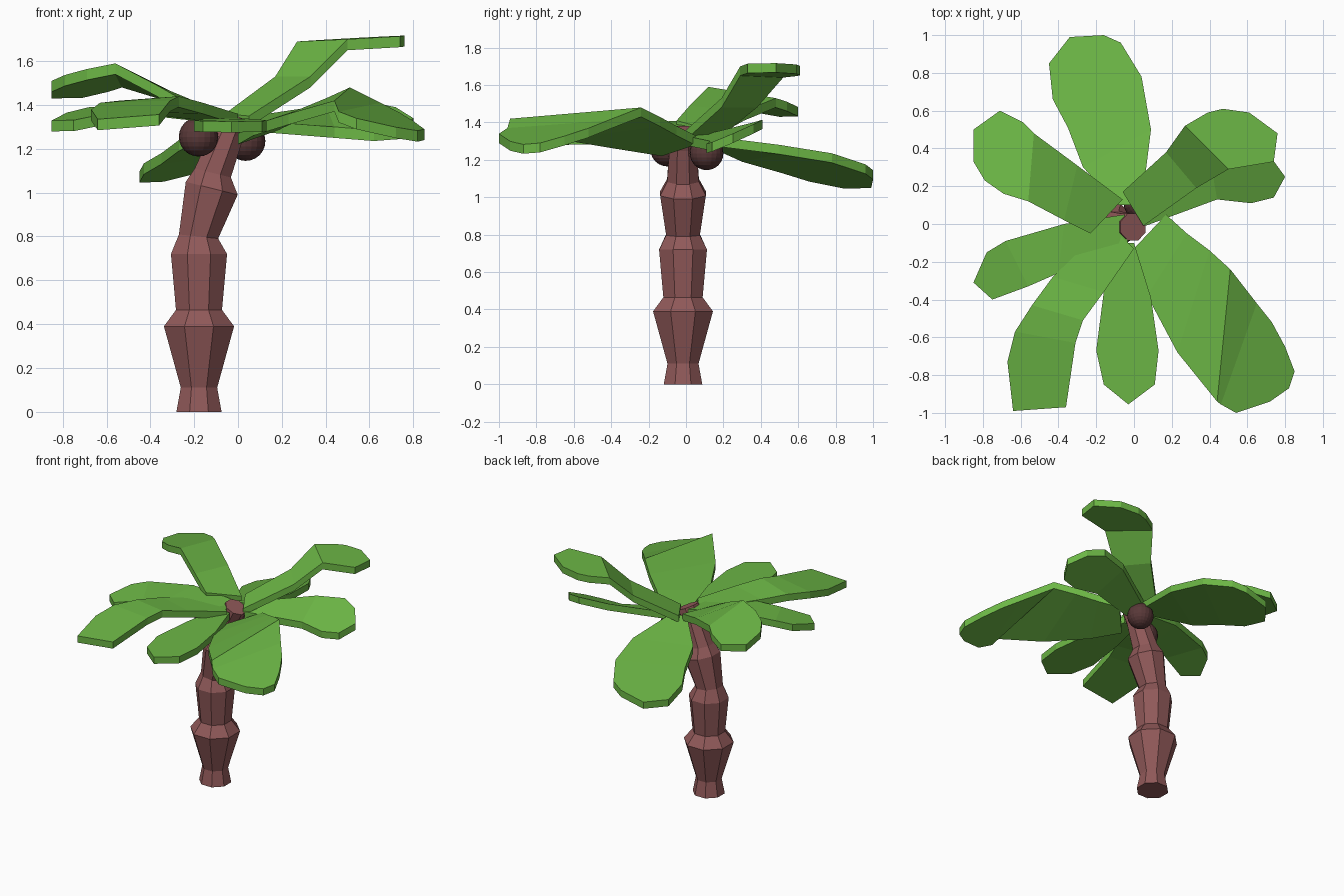
import bpy, bmesh, math
from mathutils import Vector, Matrix
from mathutils.geometry import normal

if "Cube" in bpy.data.objects:
    bpy.data.objects.remove(bpy.data.objects["Cube"])


def material(name, rgb):
    m = bpy.data.materials.new(name)
    m.diffuse_color = (*rgb, 1)
    m.use_nodes = True
    m.node_tree.nodes["Principled BSDF"].inputs["Base Color"].default_value = m.diffuse_color
    return m


GREEN = material("leaf_green", (0.15, 0.47, 0.06))
BROWN = material("bark", (0.28, 0.10, 0.10))
DARK = material("nut_brown", (0.10, 0.04, 0.04))


def finish(bm, name, mat):
    bmesh.ops.recalc_face_normals(bm, faces=bm.faces)
    me = bpy.data.meshes.new(name)
    bm.to_mesh(me)
    bm.free()
    me.materials.append(mat)
    ob = bpy.data.objects.new(name, me)
    bpy.context.collection.objects.link(ob)


def leaf(name, left, right, tip, tip_z, thick=0.05):
    """Bent strip between left and right edge points, ending in a flat
    rounded tip (xy points, right to left); thickened straight down."""
    bm = bmesh.new()
    a, b = Vector(left[-1]), Vector(right[-1])
    mid = tip[len(tip) // 2]
    n = normal(a, b, Vector((*mid, tip_z)))
    pts = [(x, y, a.z - (n.x * (x - a.x) + n.y * (y - a.y)) / n.z) for x, y in tip]
    L = [bm.verts.new(p) for p in left]
    R = [bm.verts.new(p) for p in right]
    T = [bm.verts.new(p) for p in pts]
    for i in range(len(L) - 1):
        bm.faces.new((L[i], R[i], R[i + 1], L[i + 1]))
    bm.faces.new([L[-1], R[-1]] + T)
    out = bmesh.ops.extrude_face_region(bm, geom=bm.faces[:], use_keep_orig=True)
    low = [v for v in out["geom"] if isinstance(v, bmesh.types.BMVert)]
    bmesh.ops.translate(bm, verts=low, vec=(0, 0, -thick))
    finish(bm, name, GREEN)


# Trunk: octagonal rings (x, z, half width, tilt in degrees)
bm = bmesh.new()
rings = []
for x, z, r, tilt in [(-.178, 0, .103, 0), (-.178, .11, .083, 0), (-.178, .39, .16, 0),
                      (-.178, .465, .105, 0), (-.178, .72, .128, 0), (-.18, .80, .09, 6),
                      (-.12, 1.02, .122, 14), (-.115, 1.09, .085, 14),
                      (-.045, 1.27, .072, 18), (-.005, 1.35, .072, 25)]:
    rot = Matrix.Rotation(math.radians(tilt), 3, 'Y')
    ring = []
    for k in range(8):
        t = math.radians(22.5 + 45 * k)
        p = rot @ Vector((math.cos(t), math.sin(t), 0)) * (r / math.cos(math.pi / 8))
        ring.append(bm.verts.new(p + Vector((x, -.016, z))))
    rings.append(ring)
for lo, hi in zip(rings, rings[1:]):
    for k in range(8):
        j = (k + 1) % 8
        bm.faces.new((lo[k], lo[j], hi[j], hi[k]))
bm.faces.new(rings[0])
bm.faces.new(rings[-1])
finish(bm, "trunk", BROWN)

# Coconuts
for i, c in enumerate([(-.18, -.10, 1.255), (.035, .11, 1.235)]):
    bm = bmesh.new()
    bmesh.ops.create_uvsphere(bm, u_segments=20, v_segments=12, radius=.09,
                              matrix=Matrix.Translation(c))
    finish(bm, f"coconut_{i + 1}", DARK)

# Leaves
leaf("leaf_back",
     [(-.08, .1, 1.33), (-.27, .3, 1.24), (-.35, .51, 1.18)],
     [(.04, .1, 1.33), (.09, .5, 1.28), (.04, .78, 1.235)],
     [(-.07, .96), (-.16, 1), (-.34, .99), (-.45, .85), (-.43, .66)], 1.10)
leaf("leaf_back_right_high",
     [(-.06, .17, 1.36), (.17, .38, 1.53), (.27, .52, 1.69)],
     [(.05, -.01, 1.35), (.33, .19, 1.53), (.5, .29, 1.70)],
     [(.74, .33), (.76, .48), (.61, .59), (.47, .61), (.39, .59)], 1.71)
leaf("leaf_right",
     [(0, .12, 1.34), (.40, .36, 1.40)],
     [(.06, -.01, 1.33), (.44, .13, 1.30)],
     [(.62, .11), (.74, .14), (.8, .25), (.72, .36), (.6, .41)], 1.34)
leaf("leaf_front_right",
     [(.17, .05, 1.33), (.28, -.05, 1.38), (.4, -.14, 1.43), (.51, -.24, 1.48), (.65, -.42, 1.41)],
     [(0, -.13, 1.27), (.07, -.38, 1.31), (.23, -.68, 1.36), (.44, -.94, 1.42), (.46, -.955, 1.37)],
     [(.54, -1), (.72, -.94), (.82, -.87), (.85, -.78), (.8, -.65), (.73, -.52)], 1.29)
leaf("leaf_front",
     [(0, -.10, 1.34), (.09, -.39, 1.335), (.13, -.67, 1.33)],
     [(-.1, -.10, 1.34), (-.16, -.36, 1.335), (-.2, -.67, 1.33)],
     [(-.16, -.85), (-.03, -.955), (.11, -.85)], 1.325)
leaf("leaf_front_left",
     [(.0, -.13, 1.36), (-.16, -.36, 1.41), (-.27, -.51, 1.44), (-.31, -.63, 1.42)],
     [(-.14, 0, 1.37), (-.43, -.28, 1.41), (-.54, -.43, 1.42), (-.63, -.57, 1.41)],
     [(-.67, -.73), (-.64, -.99), (-.36, -.97)], 1.335)
leaf("leaf_left",
     [(-.03, -.12, 1.36), (-.40, -.26, 1.40), (-.56, -.33, 1.37)],
     [(-.05, .05, 1.36), (-.37, .0, 1.41), (-.68, -.09, 1.39)],
     [(-.78, -.15), (-.85, -.31), (-.75, -.4)], 1.33)
leaf("leaf_back_left",
     [(-.06, .13, 1.36), (-.3, .31, 1.46), (-.53, .48, 1.53)],
     [(-.23, -.05, 1.41), (-.37, .02, 1.49), (-.56, .12, 1.59)],
     [(-.69, .16), (-.79, .23), (-.85, .33), (-.85, .5), (-.71, .6), (-.59, .54)], 1.48)
